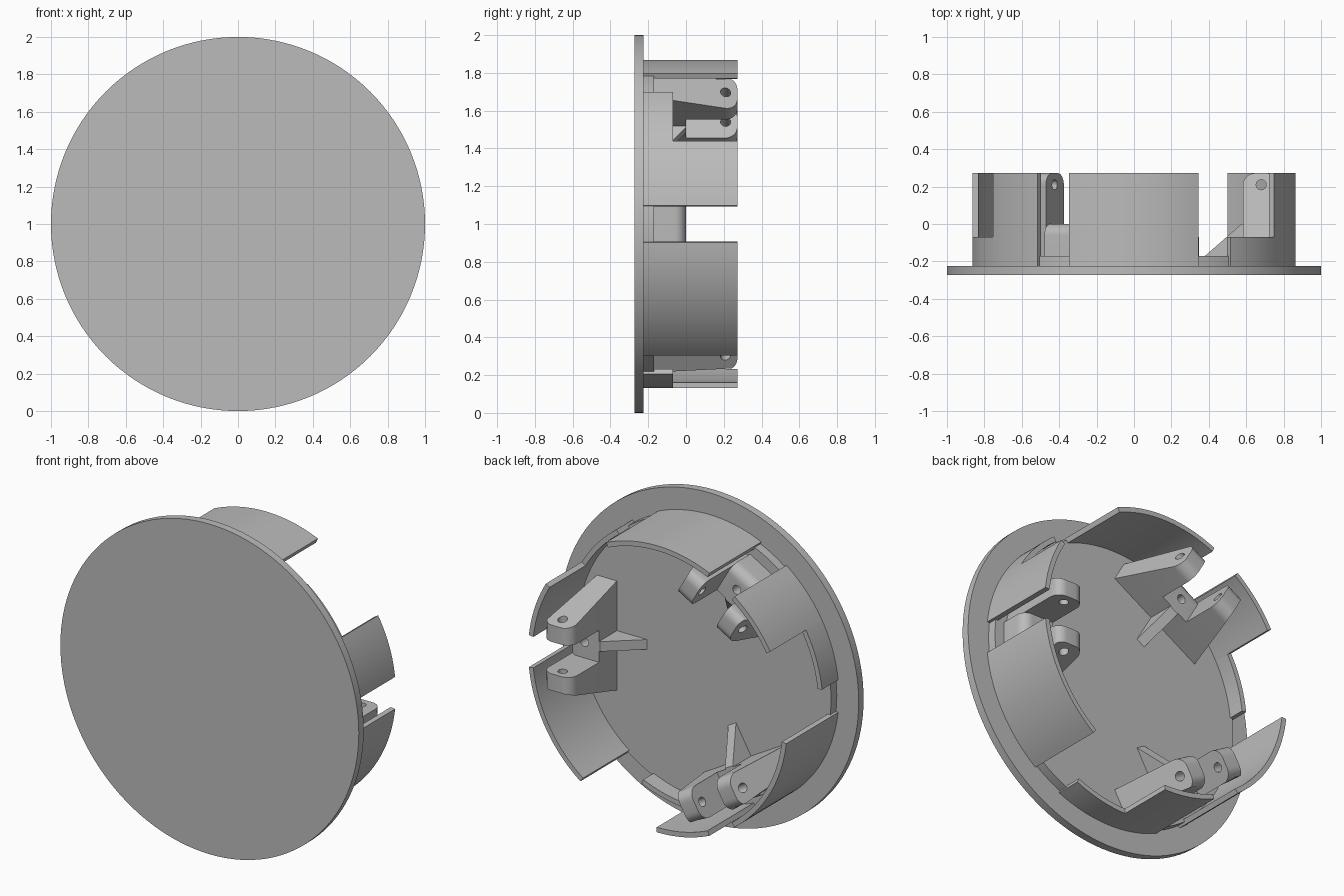
import bpy, bmesh, math
from mathutils import Matrix

if "Cube" in bpy.data.objects:
    bpy.data.objects.remove(bpy.data.objects["Cube"], do_unlink=True)

grey = bpy.data.materials.new("plain_grey")
grey.use_nodes = True
grey.diffuse_color = (0.5, 0.5, 0.5, 1)
grey.node_tree.nodes["Principled BSDF"].inputs["Base Color"].default_value = (0.5, 0.5, 0.5, 1)

BACK, FLOOR, LOW, TIP = -0.225, -0.17, -0.07, 0.272
R_IN, R_OUT, R_LUG = 0.838, 0.868, 0.79
SLOT = 0.097


def prism(name, lower, upper):
    """Closed solid between two matching outlines of points."""
    bm = bmesh.new()
    a = [bm.verts.new(p) for p in lower]
    b = [bm.verts.new(p) for p in upper]
    bm.faces.new(a)
    bm.faces.new(b)
    for i in range(len(a)):
        j = (i + 1) % len(a)
        bm.faces.new((a[i], a[j], b[j], b[i]))
    bmesh.ops.recalc_face_normals(bm, faces=bm.faces)
    mesh = bpy.data.meshes.new(name)
    bm.to_mesh(mesh)
    bm.free()
    mesh.materials.append(grey)
    obj = bpy.data.objects.new(name, mesh)
    bpy.context.collection.objects.link(obj)
    return obj


def polar(r, deg, y):
    a = math.radians(deg)
    return (r * math.cos(a), y, r * math.sin(a))


def disc(name, r, y0, y1, n=128):
    rims = [[polar(r, 360 * i / n, y) for i in range(n)] for y in (y0, y1)]
    return prism(name, *rims)


def wall(name, a0, a1, y0, y1):
    n = max(2, round((a1 - a0) / 2.5))
    steps = [a0 + (a1 - a0) * i / n for i in range(n + 1)]
    rims = [[polar(R_OUT, a, y) for a in steps] + [polar(R_IN, a, y) for a in reversed(steps)]
            for y in (y0, y1)]
    return prism(name, *rims)


def corner(cr, cy, rad, a0, a1, n=8):
    """Rounded corner in the radius / depth plane."""
    out = []
    for i in range(n + 1):
        a = math.radians(a0 + (a1 - a0) * i / n)
        out.append((cr + rad * math.cos(a), cy + rad * math.sin(a)))
    return out


def drill(obj, axis, x, y, rad):
    """Cut a round hole through the part, along depth (Y) or sideways (Z)."""
    bm = bmesh.new()
    turn = Matrix.Rotation(math.pi / 2, 4, 'X') if axis == 'Y' else Matrix()
    bmesh.ops.create_cone(bm, cap_ends=True, segments=24, radius1=rad, radius2=rad, depth=1,
                          matrix=Matrix.Translation((x, y, 0)) @ turn)
    mesh = bpy.data.meshes.new("hole_cutter")
    bm.to_mesh(mesh)
    bm.free()
    cutter = bpy.data.objects.new("hole_cutter", mesh)
    bpy.context.collection.objects.link(cutter)
    cutter.hide_render = True
    mod = obj.modifiers.new("hole", 'BOOLEAN')
    mod.object = cutter
    mod.solver = 'EXACT'
    bpy.context.view_layer.objects.active = obj
    bpy.ops.object.modifier_apply(modifier=mod.name)
    bpy.data.objects.remove(cutter, do_unlink=True)


def lug(name, side):
    """Hinge ear with a rounded end, its outer side tapering to the tip."""
    rad = 0.065
    outline = [(0.582, BACK)] + corner(0.582 + rad, TIP - rad, rad, 180, 90)
    outline += corner(0.775 - rad, TIP - rad, rad, 90, 0) + [(0.775, BACK)]

    def layer(sideways):
        pts = []
        for r, y in outline:
            t = sideways(y)
            pts.append((min(r, math.sqrt(R_LUG ** 2 - t * t)), y, side * t))
        return pts

    obj = prism(name, layer(lambda y: SLOT), layer(lambda y: 0.22 - 0.3 * (y - 0.2)))
    drill(obj, 'Z', 0.68, 0.21, 0.027)
    return obj


def slab(name, outline, half):
    return prism(name, *[[(r, y, t) for r, y in outline] for t in (-half, half)])


parts = [disc("front_plate", 1.0, -0.272, BACK), disc("floor_plate", R_OUT - 0.015, BACK, FLOOR)]

# Wall pieces and one hinge bracket, repeated three times round the plate
for k in range(3):
    base = 120 * k
    slot_angle = math.degrees(math.asin(SLOT / R_OUT))
    group = [lug(f"lug_upper_{k}", 1), lug(f"lug_lower_{k}", -1)]
    bridge = slab(f"lug_bridge_{k}",
                  [(0.582, BACK), (0.582, 0)] + corner(0.73, -0.06, 0.06, 90, 0) + [(0.79, BACK)],
                  SLOT)
    drill(bridge, 'Y', 0.68, 0.3, 0.027)
    group.append(bridge)
    group.append(slab(f"brace_rib_{k}", [(0.6, BACK), (0.6, 0), (0.575, 0), (0.38, FLOOR),
                                         (0.38, BACK)], 0.03))
    for obj in group:
        obj.data.transform(Matrix.Rotation(-math.radians(base), 4, 'Y'))
    parts += group
    parts += [wall(f"long_wall_{k}", base - 53.4, base - slot_angle, BACK, TIP),
              wall(f"short_wall_{k}", base + slot_angle, base + 30.4, BACK, TIP),
              wall(f"low_wall_{k}", base + 30.4, base + 53.6, BACK, LOW)]

# Stand on the ground and smooth the curved sides
bpy.ops.object.select_all(action='DESELECT')
for obj in parts:
    obj.data.transform(Matrix.Translation((0, 0, 1)))
    obj.select_set(True)
bpy.context.view_layer.objects.active = parts[0]
bpy.ops.object.shade_smooth_by_angle(angle=math.radians(30))
